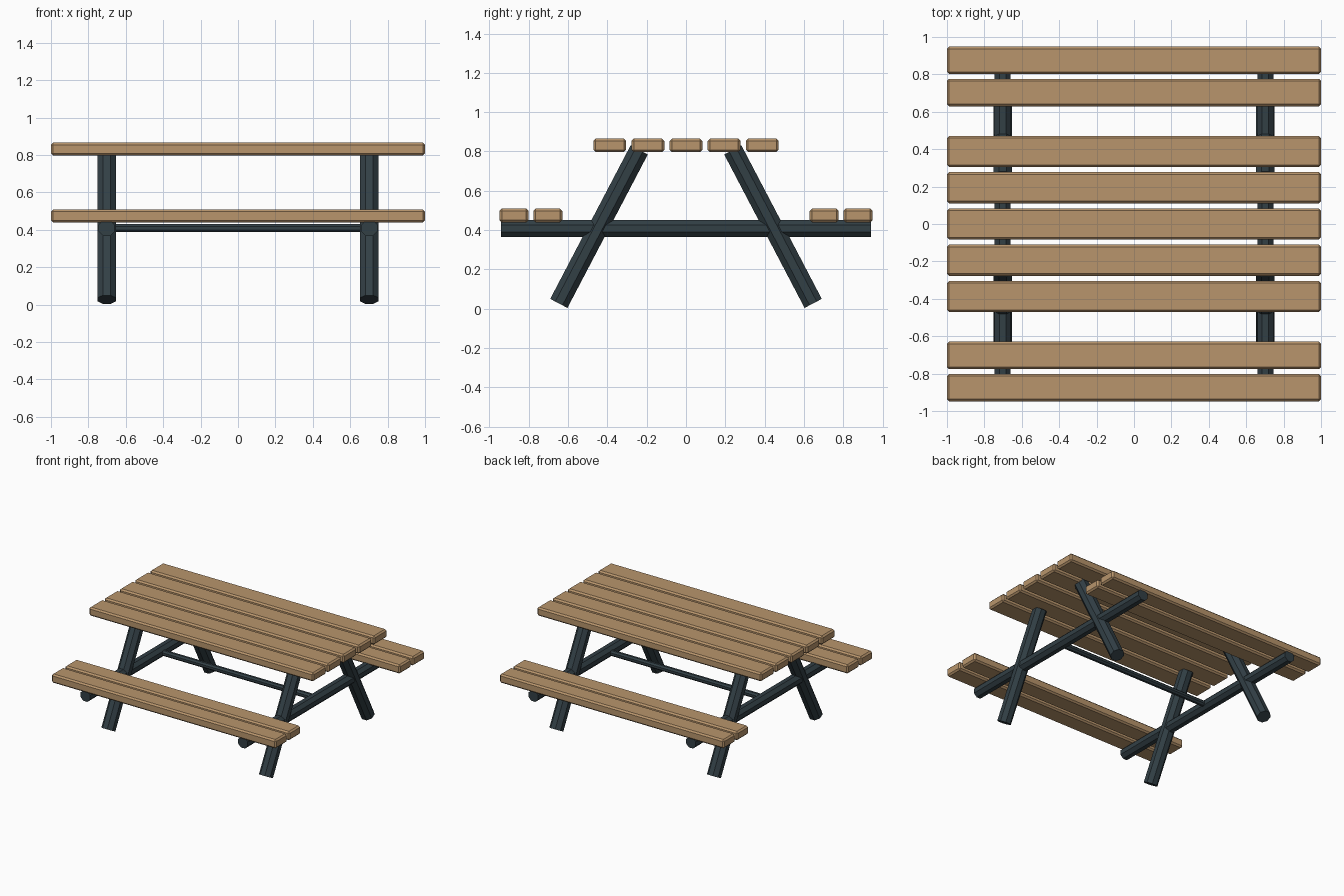
import bpy
import math
from mathutils import Vector

if "Cube" in bpy.data.objects:
    bpy.data.objects.remove(bpy.data.objects["Cube"], do_unlink=True)


def make_material(name, colour):
    mat = bpy.data.materials.new(name)
    mat.use_nodes = True
    mat.diffuse_color = colour
    mat.node_tree.nodes["Principled BSDF"].inputs["Base Color"].default_value = colour
    return mat


wood = make_material("warm_wood", (0.48, 0.30, 0.15, 1))
metal = make_material("dark_slate_metal", (0.032, 0.050, 0.060, 1))


def plank(name, y, z, width, thickness):
    """Full-length board with chamfered edges."""
    bpy.ops.mesh.primitive_cube_add(size=1, location=(0, y, z))
    ob = bpy.context.object
    ob.name = name
    ob.scale = (2, width, thickness)
    bpy.ops.object.transform_apply(location=False, rotation=False, scale=True)
    bevel = ob.modifiers.new("chamfer", "BEVEL")
    bevel.width = 0.012
    bevel.segments = 1
    ob.data.materials.append(wood)


def tube(name, start, end, across_flats):
    """Eight-sided bar between two points, with flats facing the sides."""
    start, end = Vector(start), Vector(end)
    axis = end - start
    radius = across_flats / 2 / math.cos(math.pi / 8)
    bpy.ops.mesh.primitive_cylinder_add(vertices=8, radius=radius, depth=axis.length)
    ob = bpy.context.object
    ob.name = name
    # Turn half a facet so that flats, not corners, lie on the main axes
    for v in ob.data.vertices:
        x, y = v.co.x, v.co.y
        c, s = math.cos(math.pi / 8), math.sin(math.pi / 8)
        v.co.x, v.co.y = x * c - y * s, x * s + y * c
    ob.location = (start + end) / 2
    ob.rotation_mode = "QUATERNION"
    ob.rotation_quaternion = Vector((0, 0, 1)).rotation_difference(axis)
    ob.data.materials.append(metal)


# Table top boards
for i in range(5):
    plank(f"table_board_{i + 1}", (i - 2) * 0.194, 0.831, 0.167, 0.069)

# Bench boards, two on each side
for side, label in ((-1, "front"), (1, "back")):
    plank(f"{label}_bench_inner_board", side * 0.703, 0.474, 0.147, 0.071)
    plank(f"{label}_bench_outer_board", side * 0.875, 0.474, 0.147, 0.071)

# Two end frames: splayed legs and a cross beam
for sx, end_label in ((-1, "right"), (1, "left")):
    x = sx * 0.702
    tube(f"{end_label}_cross_beam", (x, -0.94, 0.409), (x, 0.94, 0.409), 0.086)
    for sy, label in ((-1, "front"), (1, "back")):
        tube(f"{label}_{end_label}_leg", (x, sy * 0.647, 0.027), (x, sy * 0.238, 0.808), 0.099)

# Stretcher joining the cross beams
tube("stretcher", (-0.702, 0, 0.409), (0.702, 0, 0.409), 0.043)
